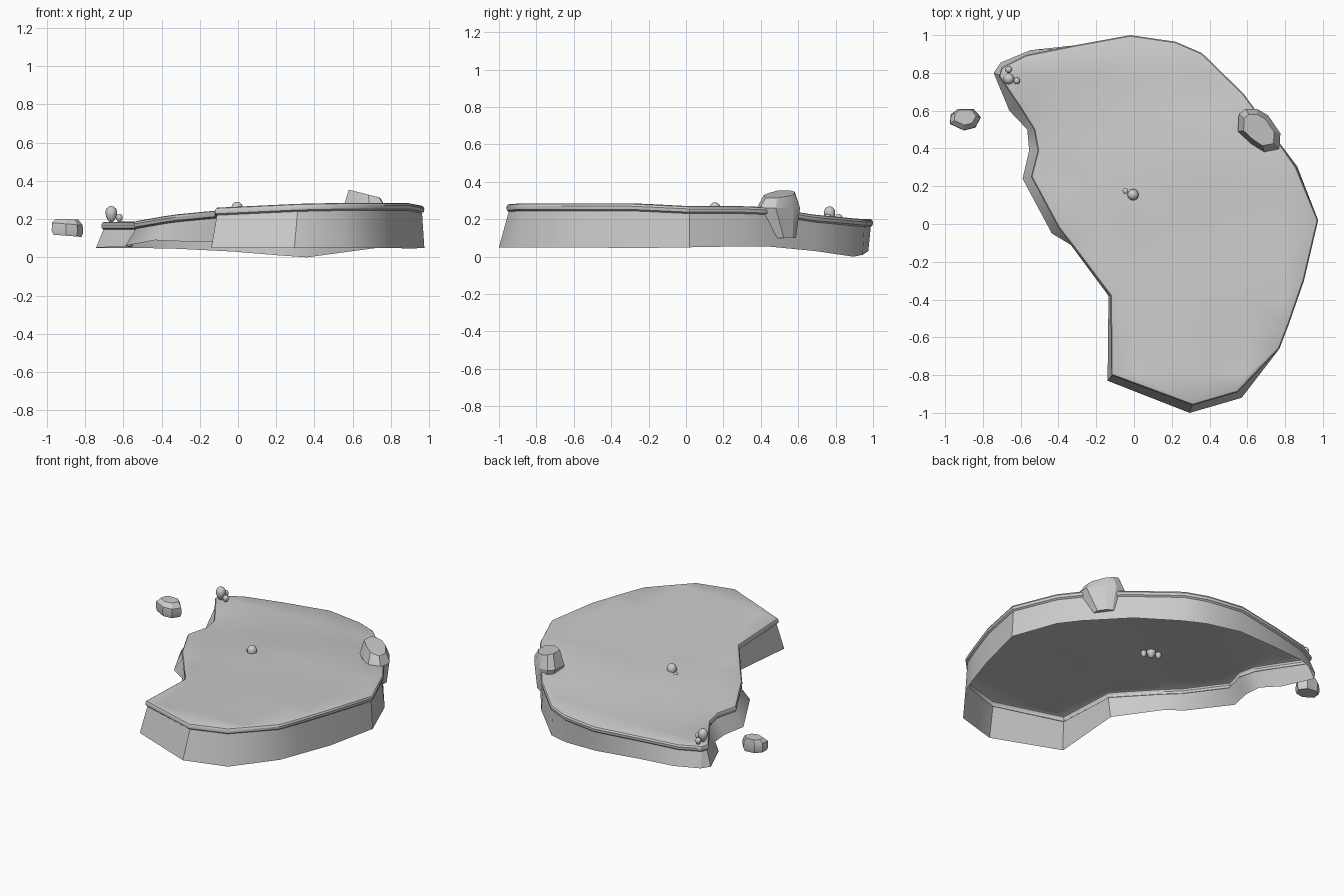
import bpy, bmesh
from mathutils import Vector
from mathutils.geometry import delaunay_2d_cdt

if "Cube" in bpy.data.objects:
    bpy.data.objects.remove(bpy.data.objects["Cube"])


def finish(name, bm, angle):
    bmesh.ops.recalc_face_normals(bm, faces=bm.faces)
    me = bpy.data.meshes.new(name)
    bm.to_mesh(me)
    bm.free()
    ob = bpy.data.objects.new(name, me)
    bpy.context.collection.objects.link(ob)
    bpy.ops.object.select_all(action='DESELECT')
    ob.select_set(True)
    bpy.context.view_layer.objects.active = ob
    bpy.ops.object.shade_smooth_by_angle(angle=angle)
    return ob


# Plateau rim: top x, y, z (clockwise from the back)
rim = [(-.02, 1, .2), (.22, .965, .2), (.36, .905, .205), (.58, .69, .225),
       (.77, .43, .265), (.86, .3, .27), (.975, .02, .27), (.9, -.3, .285),
       (.82, -.53, .285), (.77, -.66, .285), (.55, -.89, .285), (.31, -.96, .28),
       (-.12, -.8, .26), (-.125, -.38, .245), (-.33, -.11, .225), (-.4, -.02, .215),
       (-.545, .25, .19), (-.51, .39, .19), (-.53, .5, .185), (-.6, .61, .185),
       (-.715, .78, .185), (-.70, .83, .185), (-.57, .895, .187), (-.32, .945, .195)]
# Foot of the wall: offset from the rim in x, y and its own height
foot = [(0, -.025, .03), (0, -.02, .01), (0, -.01, 0), (0, 0, .03),
        (0, 0, .055), (.004, .005, .055), (0, 0, .05), (-.005, -.01, .045),
        (0, 0, .05), (0, 0, .05), (.02, -.03, .05), (-.015, -.04, .05),
        (-.02, -.03, .05), (-.01, 0, .08), (-.005, 0, .085), (-.035, -.03, .09),
        (-.045, -.01, .06), (-.045, 0, .055), (-.035, 0, .055), (-.06, -.01, .055),
        (-.028, .02, .05), (-.005, .025, .05), (.02, .025, .05), (0, 0, .045)]
n = len(rim)


def inset(i, d):
    a, c = Vector(rim[i - 1][:2]), Vector(rim[(i + 1) % n][:2])
    t = (c - a).normalized()
    return Vector(rim[i][:2]) + Vector((t.y, -t.x)) * d


def height(p):
    w = s = 0
    for x, y, z in rim + [(0, .15, .25), (.4, .3, .262), (.4, -.4, .275)]:
        k = 1 / ((p.x - x) ** 2 + (p.y - y) ** 2 + 1e-6) ** 1.5
        w += k
        s += k * z
    return s / w


bm = bmesh.new()
rings = [[bm.verts.new((r[0] + f[0], r[1] + f[1], f[2])) for r, f in zip(rim, foot)]]
for d, dz in ((.012, -.04), (.002, -.032), (0, -.015), (.006, -.004)):
    rings.append([bm.verts.new((*inset(i, d), rim[i][2] + dz)) for i in range(n)])
# Gently sloped top surface
edge = [inset(i, .015) for i in range(n)]
inner = [Vector((-.6 + i * .2, -.8 + j * .2)) for i in range(8) for j in range(9)]


def inside(p):
    hit = False
    for i in range(n):
        a, b = edge[i - 1], edge[i]
        if (a.y > p.y) != (b.y > p.y) and p.x < a.x + (p.y - a.y) * (b.x - a.x) / (b.y - a.y):
            hit = not hit
    return hit and min((p - e).length for e in edge) > .07


inner = [p for p in inner if inside(p)]
co, _, tris, *_ = delaunay_2d_cdt(edge + inner, [(i, (i + 1) % n) for i in range(n)],
                                  [list(range(n))], 1, 1e-6)
top = [bm.verts.new((p.x, p.y, rim[i][2] if i < n else height(p))) for i, p in enumerate(co)]
for t in tris:
    bm.faces.new([top[i] for i in t])
rings.append(top[:n])
for lo, hi in zip(rings, rings[1:]):
    for i in range(n):
        bm.faces.new((lo[i - 1], lo[i], hi[i], hi[i - 1]))
finish("ground_plateau", bm, .6)


# Faceted rocks: an outline repeated at several levels, wrapped in a hull
def rock(name, outline, levels):
    c = sum((Vector(p) for p in outline), Vector((0, 0))) / len(outline)
    bm = bmesh.new()
    for z, s, dx, dy, tilt in levels:
        for p in outline:
            q = (Vector(p) - c) * s
            bm.verts.new((c.x + q.x + dx, c.y + q.y + dy, z + q.x * tilt))
    r = bmesh.ops.convex_hull(bm, input=bm.verts)
    junk = {v for v in r["geom_interior"] + r["geom_unused"] if isinstance(v, bmesh.types.BMVert)}
    bmesh.ops.delete(bm, geom=list(junk), context='VERTS')
    bmesh.ops.dissolve_limit(bm, angle_limit=.08, verts=bm.verts, edges=bm.edges)
    finish(name, bm, .4)


rock("large_rock",
     [(.55, .49), (.555, .58), (.59, .61), (.65, .61), (.71, .575), (.775, .48),
      (.77, .395), (.69, .38), (.62, .425)],
     [(.1, .5, .01, .03, 0), (.26, 1, 0, 0, 0), (.335, .72, .0, .0, -.25)])
rock("small_rock",
     [(-.975, .53), (-.97, .58), (-.93, .61), (-.85, .61), (-.81, .565), (-.84, .51),
      (-.9, .495)],
     [(.113, .9, 0, 0, -.08), (.135, 1, 0, 0, -.08), (.175, .97, 0, 0, -.08),
      (.2, .7, 0, .01, -.03)])


# Clusters of rounded buds
def bud(name, x, y, z, r, rz):
    bm = bmesh.new()
    bmesh.ops.create_uvsphere(bm, u_segments=12, v_segments=8, radius=1)
    for v in bm.verts:
        k = r * (1 + .2 * v.co.z)
        v.co = (x + v.co.x * k, y + v.co.y * k, z + v.co.z * rz)
    finish(name, bm, 1.2)


for tag, x, y, z, small in (("corner", -.663, .768, .226, ((.0, .05), (.042, -.01))),
                            ("middle", -.005, .155, .248, ((-.04, .02), (.042, -.02)))):
    bud(tag + "_bud_main", x, y, z, .03, .043)
    for i, (dx, dy) in enumerate(small):
        bud(f"{tag}_bud_{i}", x + dx, y + dy, z - .02, .018, .022)
